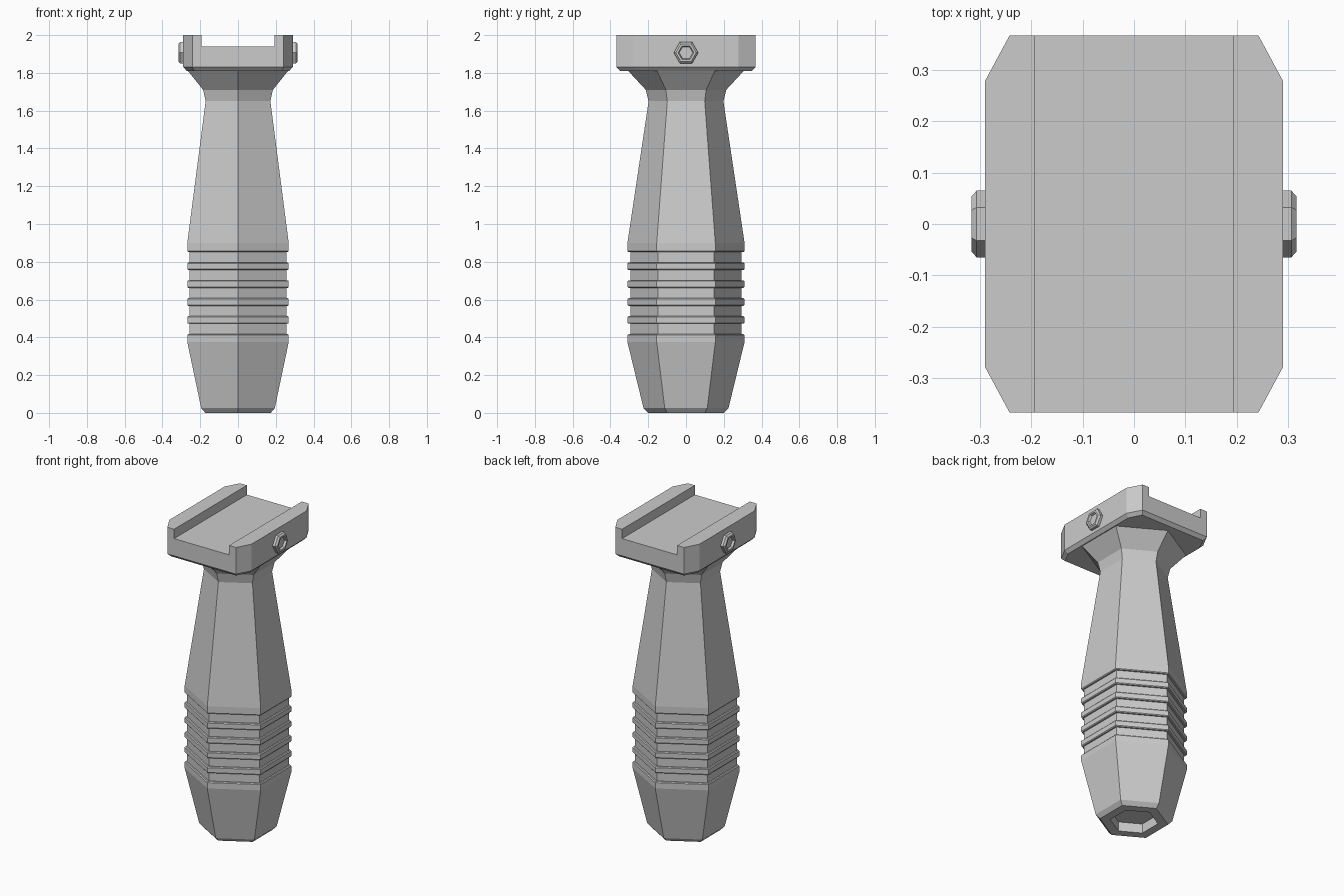
import bpy, bmesh
from math import sin, cos, pi
from mathutils import Matrix, Vector

old = bpy.data.objects.get("Cube")
if old:
    bpy.data.objects.remove(old, do_unlink=True)

# Single grey plastic
GREY = (0.6, 0.6, 0.6, 1)
mat = bpy.data.materials.new("grey_plastic")
mat.use_nodes = True
mat.diffuse_color = GREY
mat.node_tree.nodes["Principled BSDF"].inputs["Base Color"].default_value = GREY


def hexagon(r, z):
    """Regular hexagon with points on the y axis."""
    return [Vector((r * sin(i * pi / 3), r * cos(i * pi / 3), z)) for i in range(6)]


def loft(name, rings, matrix=Matrix()):
    """Skin a stack of matching outlines and cap both ends."""
    bm = bmesh.new()
    loops = [[bm.verts.new(matrix @ p) for p in ring] for ring in rings]
    for a, b in zip(loops, loops[1:]):
        for i in range(len(a)):
            j = (i + 1) % len(a)
            bm.faces.new((a[i], a[j], b[j], b[i]))
    bm.faces.new(loops[0])
    bm.faces.new(loops[-1])
    bmesh.ops.recalc_face_normals(bm, faces=bm.faces)
    mesh = bpy.data.meshes.new(name)
    bm.to_mesh(mesh)
    bm.free()
    mesh.materials.append(mat)
    obj = bpy.data.objects.new(name, mesh)
    bpy.context.collection.objects.link(obj)
    return obj


# Grip: hollow foot, ribbed middle, tapered neck and flared top
RIB, GROOVE, EDGE = 0.31, 0.295, 0.005
profile = [(0.14, 0.06), (0.14, 0), (0.2, 0), (0.225, 0.025), (RIB, 0.375)]
for i in range(5):
    low = 0.417 + i * 0.095
    high = low + 0.055
    profile += [(RIB, low - EDGE), (RIB - EDGE, low), (GROOVE, low),
                (GROOVE, high), (RIB - EDGE, high), (RIB, high + EDGE)]
profile += [(RIB, 0.9), (0.198, 1.65), (0.213, 1.71), (0.31, 1.815)]
loft("grip", [hexagon(r, z) for r, z in profile])


# Rail mount: block with clipped corners and a channel along its length
def clipped(inset, z):
    x, y = 0.29 - inset, 0.367 - inset
    cx, cy = 0.242 - inset * 0.6, 0.278 - inset * 0.4
    return [Vector((a, b, z)) for a, b in (
        (x, -cy), (x, cy), (cx, y), (-cx, y), (-x, cy), (-x, -cy), (-cx, -y), (cx, -y))]


def rectangle(x, y, z):
    return [Vector((a, b, z)) for a, b in ((x, y), (-x, y), (-x, -y), (x, -y))]


mount = loft("rail_mount", [clipped(0.02, 1.81), clipped(0, 1.83), clipped(0, 2)])
cutter = loft("channel_cutter", [rectangle(0.194, 0.5, 1.94), rectangle(0.194, 0.5, 2.1)])
cutter.hide_render = True
cut = mount.modifiers.new("channel", "BOOLEAN")
cut.operation = "DIFFERENCE"
cut.solver = "EXACT"
cut.object = cutter
bpy.context.view_layer.objects.active = mount
bpy.ops.object.modifier_apply(modifier=cut.name)
bpy.data.objects.remove(cutter, do_unlink=True)

# Socket bolts on both sides
bolt = [(0.065, 0.28), (0.065, 0.306), (0.054, 0.316), (0.042, 0.316), (0.036, 0.302)]
for name, side in (("left_bolt", 1), ("right_bolt", -1)):
    place = Matrix.Translation((0, 0, 1.907)) @ Matrix.Rotation(side * pi / 2, 4, "Y")
    loft(name, [hexagon(r, h) for r, h in bolt], place)
